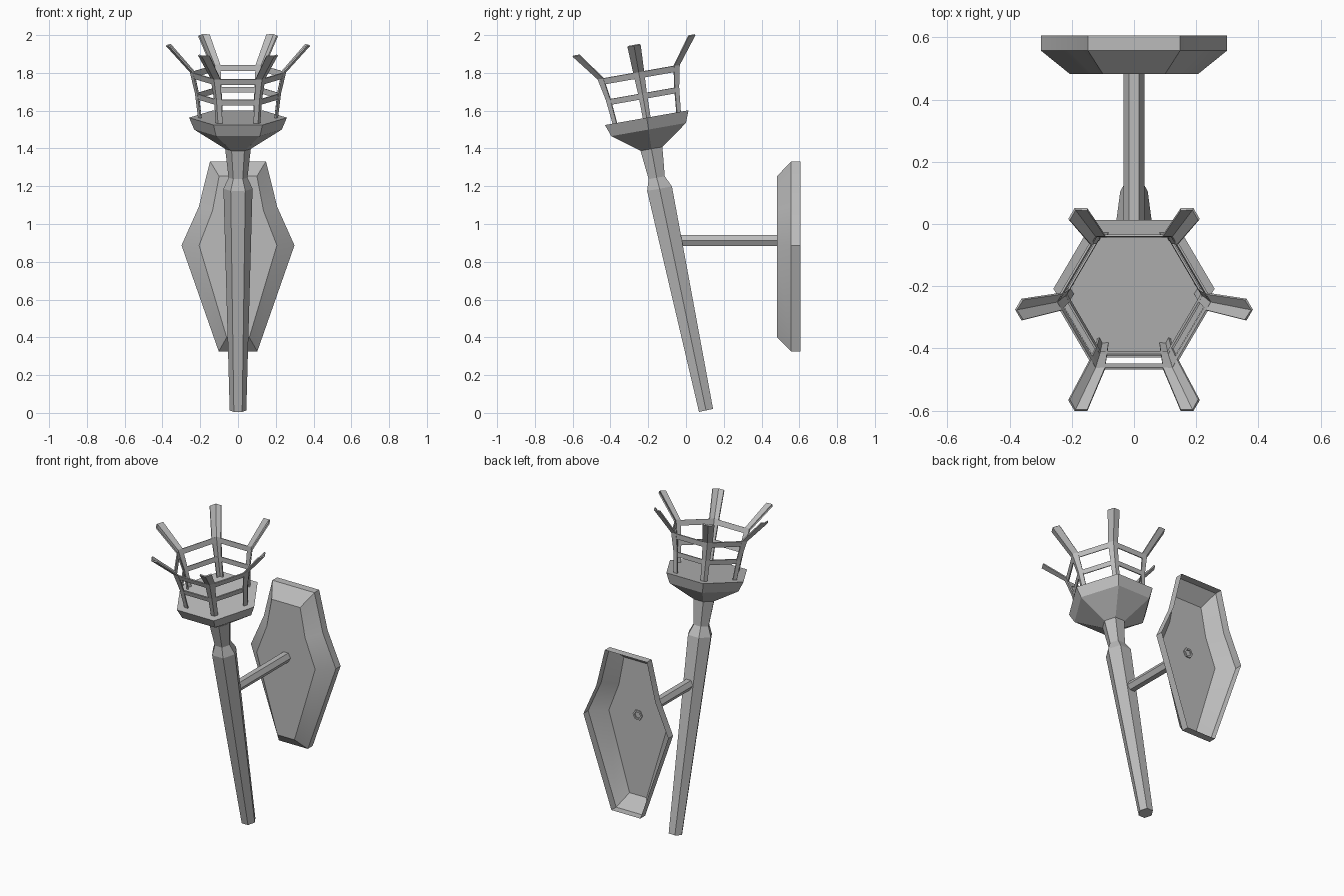
import bpy, bmesh
from math import sin, cos, pi, radians
from mathutils import Vector, Matrix

cube = bpy.data.objects.get("Cube")
if cube:
    bpy.data.objects.remove(cube)

metal = bpy.data.materials.new("grey_metal")
metal.use_nodes = True
GREY = (0.5, 0.5, 0.5, 1)
metal.diffuse_color = GREY
metal.node_tree.nodes["Principled BSDF"].inputs["Base Color"].default_value = GREY


def hexagon(radius):
    return [Vector((radius * cos(i * pi / 3), radius * sin(i * pi / 3), 0)) for i in range(6)]


def finish(name, bm, recalc=True):
    if recalc:
        bmesh.ops.recalc_face_normals(bm, faces=bm.faces)
    mesh = bpy.data.meshes.new(name)
    bm.to_mesh(mesh)
    bm.free()
    mesh.materials.append(metal)
    obj = bpy.data.objects.new(name, mesh)
    bpy.context.collection.objects.link(obj)
    return obj


def loft(name, rings, cap_start=True, cap_end=True):
    """Skin a list of closed rings with quads."""
    bm = bmesh.new()
    loops = [[bm.verts.new(p) for p in ring] for ring in rings]
    for a, b in zip(loops, loops[1:]):
        for i in range(len(a)):
            j = (i + 1) % len(a)
            bm.faces.new((a[i], a[j], b[j], b[i]))
    if cap_start:
        bm.faces.new(loops[0][::-1])
    if cap_end:
        bm.faces.new(loops[-1])
    return finish(name, bm)


def tilted_ring(y, z, radius, angle):
    m = Matrix.Translation((0, y, z)) @ Matrix.Rotation(radians(angle), 4, 'X')
    return [m @ p for p in hexagon(radius)]


# Handle with collar and neck
loft("handle", [tilted_ring(*r) for r in (
    (0.106, 0.013, 0.044, 12),
    (-0.14, 1.187, 0.077, 10),
    (-0.155, 1.245, 0.05, 10),
    (-0.183, 1.398, 0.068, 10))])

# Bowl under the basket
loft("bowl", [tilted_ring(*r) for r in (
    (-0.183, 1.398, 0.068, 10),
    (-0.198, 1.50, 0.232, 10),
    (-0.208, 1.563, 0.259, 10))])

# Basket: folded corner prongs and two rings of bars
HEAD = Matrix.Translation((0, -0.208, 1.563)) @ Matrix.Rotation(radians(10), 4, 'X')
PRONG = [(0.0, 0.212, 0.024), (0.13, 0.228, 0.027),
         (0.244, 0.255, 0.034), (0.386, 0.382, 0.041)]   # height, radius, leg


def corner(i, radius, height):
    a = i * pi / 3
    return Vector((radius * cos(a), radius * sin(a), height))


def leg_point(i, side, radius, height, leg):
    a = i * pi / 3 + side * 2 * pi / 3
    return corner(i, radius, height) + leg * Vector((cos(a), sin(a), 0))


def add_thickness(obj):
    mod = obj.modifiers.new("thickness", 'SOLIDIFY')
    mod.thickness = 0.008
    mod.offset = -1


def make_prongs():
    bm = bmesh.new()
    for i in range(6):
        rows = [[bm.verts.new(HEAD @ p) for p in (
            leg_point(i, -1, r, h, leg), corner(i, r, h), leg_point(i, 1, r, h, leg))]
            for h, r, leg in PRONG]
        for a, b in zip(rows, rows[1:]):
            for k in range(2):
                bm.faces.new((a[k], a[k + 1], b[k + 1], b[k]))
    add_thickness(finish("basket_prongs", bm, False))


def make_bars(name, low, high):
    bm = bmesh.new()
    a, b = [[bm.verts.new(HEAD @ p + Vector((0, 0, h * cos(radians(10)))) +
                          Vector((0, -h * sin(radians(10)), 0)))
             for p in hexagon(r)] for h, r in (low, high)]
    for i in range(6):
        j = (i + 1) % 6
        bm.faces.new((a[i], a[j], b[j], b[i]))
    add_thickness(finish(name, bm, False))


make_prongs()
make_bars("lower_bars", (0.10, 0.222), (0.13, 0.227))
make_bars("upper_bars", (0.212, 0.246), (0.244, 0.254))

# Horizontal support rod, open at the wall end
turn = Matrix.Rotation(radians(-90), 4, 'X')
loft("support_rod", [[turn @ p + Vector((0, y, 0.912)) for p in hexagon(r)]
                     for y, r in ((-0.08, 0.033), (0.49, 0.033), (0.49, 0.021), (0.47, 0.021))])


# Hollow wall plate, open at the back
def plate_ring(y, half):
    pts = half + [(-x, z) for x, z in reversed(half)]
    return [(x, y, z) for x, z in pts]


OUTER = [(0.148, 1.332), (0.208, 1.09), (0.299, 0.887), (0.102, 0.325)]
INNER = [(0.10, 1.253), (0.135, 1.07), (0.206, 0.887), (0.06, 0.40)]
plate = loft("wall_plate", [plate_ring(0.482, INNER), plate_ring(0.557, OUTER),
                            plate_ring(0.605, OUTER)], cap_end=False)
bpy.ops.object.select_all(action='DESELECT')
plate.select_set(True)
bpy.context.view_layer.objects.active = plate
bpy.ops.object.shade_smooth_by_angle(angle=radians(30))
